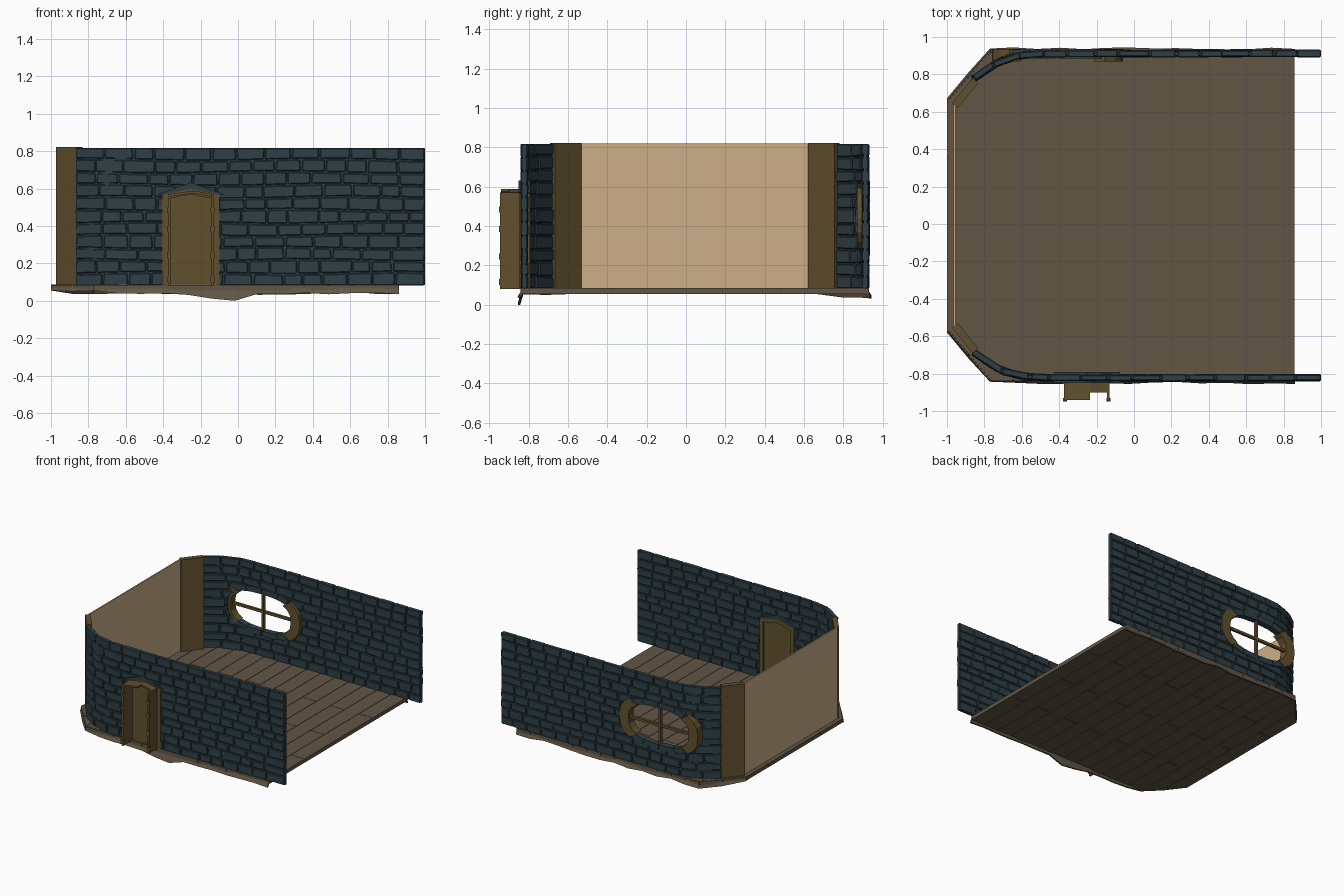
import bpy, bmesh, math, random
from mathutils import Vector

random.seed(4)
cube = bpy.data.objects.get("Cube")
if cube:
    bpy.data.objects.remove(cube, do_unlink=True)

MID = 0.045            # y of the symmetry line
BASE, TOP = 0.085, 0.82


def material(name, rgb):
    m = bpy.data.materials.new(name)
    m.use_nodes = True
    m.diffuse_color = (*rgb, 1)
    bsdf = next(n for n in m.node_tree.nodes if n.type == 'BSDF_PRINCIPLED')
    bsdf.inputs["Base Color"].default_value = (*rgb, 1)
    return m


STONE = material("slate_stone", (0.028, 0.051, 0.062))
WOOD = material("golden_wood", (0.119, 0.080, 0.026))
PLANK = material("floor_wood", (0.120, 0.093, 0.059))
PLASTER = material("beige_plaster", (0.61, 0.429, 0.25))


def finish(name, bm, mat):
    bmesh.ops.recalc_face_normals(bm, faces=bm.faces)
    me = bpy.data.meshes.new(name)
    bm.to_mesh(me)
    bm.free()
    ob = bpy.data.objects.new(name, me)
    bpy.context.collection.objects.link(ob)
    me.materials.append(mat)
    return ob


def add_prism(bm, low, high):
    """Closed solid between two matching loops of points."""
    a = [bm.verts.new(p) for p in low]
    b = [bm.verts.new(p) for p in high]
    n = len(a)
    bm.faces.new(a)
    bm.faces.new(b[::-1])
    for i in range(n):
        j = (i + 1) % n
        bm.faces.new((a[i], b[i], b[j], a[j]))


def add_slab(bm, xz, y0, y1):
    add_prism(bm, [(x, y0, z) for x, z in xz], [(x, y1, z) for x, z in xz])


def add_box(bm, x0, x1, y0, y1, z0, z1):
    add_slab(bm, [(x0, z0), (x1, z0), (x1, z1), (x0, z1)], y0, y1)


def slab(name, xz, y0, y1, mat):
    bm = bmesh.new()
    add_slab(bm, xz, y0, y1)
    return finish(name, bm, mat)


def bake(ob):
    """Apply the modifiers of an object."""
    dg = bpy.context.evaluated_depsgraph_get()
    me = bpy.data.meshes.new_from_object(ob.evaluated_get(dg))
    ob.modifiers.clear()
    ob.data = me


# Wall plan: half depth of the house along x, rounded at one end
PATH = [(-0.86, 0.73), (-0.78, 0.79), (-0.7, 0.835), (-0.6, 0.86), (-0.5, 0.866), (1.0, 0.866)]


def half(x):
    for (x0, h0), (x1, h1) in zip(PATH, PATH[1:]):
        if x <= x1:
            break
    return h0 + (h1 - h0) * (x - x0) / (x1 - x0)


def on_wall(x, off, z, side):
    slope = (half(x + 0.02) - half(x - 0.02)) / 0.04
    n = Vector((-slope, 1)).normalized() * off
    return (min(x + n.x, 1.0), MID + side * (half(x) + n.y), z)


def build_wall(name, side, cutter):
    # Thin core behind the joints
    core = bmesh.new()
    xs = [p[0] for p in PATH]
    outline = [on_wall(x, 0.009, 0, side) for x in xs] + [on_wall(x, -0.009, 0, side) for x in xs[::-1]]
    add_prism(core, [(x, y, BASE) for x, y, z in outline], [(x, y, TOP - 0.006) for x, y, z in outline])
    parts = [finish(name + "_mortar", core, STONE)]

    # Uneven courses of bricks, visible on both faces
    bricks = bmesh.new()
    rows, gap = 11, 0.003
    phase = [random.uniform(0, 6) for _ in range(rows + 1)]

    def course(k, x):
        wave = 0.006 * math.sin(5 * x + phase[k]) if 0 < k < rows else 0
        return BASE - 0.005 + (TOP - BASE + 0.005) * k / rows + wave

    for k in range(rows):
        x = PATH[0][0]
        while x < 0.999:
            nx = x + random.uniform(0.1, 0.17)
            if nx > 0.93:
                nx = 1.0
            lean = random.uniform(-0.006, 0.006)
            out, inn = random.uniform(0.015, 0.021), random.uniform(-0.02, -0.014)
            a, b = x + gap, nx - gap
            corners = [(a, course(k, a) + gap), (b, course(k, b) + gap),
                       (b - lean, course(k + 1, b) - gap), (a + lean, course(k + 1, a) - gap)]
            add_prism(bricks, [on_wall(u, out, z, side) for u, z in corners],
                      [on_wall(u, inn, z, side) for u, z in corners])
            x = nx
    ob = finish(name + "_bricks", bricks, STONE)
    bevel = ob.modifiers.new("worn_edges", 'BEVEL')
    bevel.width, bevel.segments = 0.005, 1
    parts.append(ob)
    for p in parts:
        cut = p.modifiers.new("opening", 'BOOLEAN')
        cut.operation, cut.solver, cut.object = 'DIFFERENCE', 'EXACT', cutter
        bake(p)
    cutter.hide_render = True
    bpy.data.objects.remove(cutter, do_unlink=True)


# Openings
WX, WZ = -0.41, 0.44


def oval(a, b, t):
    c, s = math.cos(t), math.sin(t)
    return (WX + a * math.copysign(abs(c) ** 0.75, c), WZ + b * math.copysign(abs(s) ** 0.75, s))


def gable(x0, x1, z0, eave, peak):
    return [(x0, z0), (x0, eave), ((x0 + x1) / 2, peak), (x1, eave), (x1, z0)]


hole = [oval(0.29, 0.15, math.tau * i / 24) for i in range(24)]
build_wall("back_wall", 1, slab("window_cutter", hole, 0.7, 1.1, STONE))
build_wall("front_wall", -1, slab("door_cutter", gable(-0.395, -0.11, 0, 0.56, 0.59), -1, -0.7, STONE))


# Window: stone lips above and below, wooden caps at the ends, crossed bars
def arc_piece(bm, t0, t1, inner, outer, y0, y1, steps=6):
    ts = [t0 + (t1 - t0) * i / steps for i in range(steps + 1)]
    add_slab(bm, [oval(*outer, t) for t in ts] + [oval(*inner, t) for t in ts[::-1]], y0, y1)


caps, lips = bmesh.new(), bmesh.new()
for k in range(2):
    c = k * math.pi
    arc_piece(caps, c - 0.85, c + 0.85, (0.27, 0.14), (0.35, 0.19), 0.87, 0.935)
    for i in range(4):
        t = c + 0.87 + i * 0.352
        arc_piece(lips, t, t + 0.34, (0.285, 0.147), (0.33, 0.19), 0.886, 0.934, 2)
finish("window_end_caps", caps, WOOD)
finish("window_stone_lips", lips, STONE)
bars = bmesh.new()
add_box(bars, WX - 0.28, WX + 0.28, 0.9, 0.92, WZ - 0.01, WZ + 0.01)
add_box(bars, WX - 0.01, WX + 0.01, 0.898, 0.922, WZ - 0.15, WZ + 0.15)
finish("window_bars", bars, WOOD)

# Door: gabled frame, closed leaf, projecting porch sides and hood, hinges
outer = gable(-0.405, -0.1, BASE - 0.005, 0.57, 0.6)
inner = gable(-0.375, -0.13, BASE - 0.005, 0.545, 0.57)
slab("door_frame", outer + inner[::-1], -0.845, -0.792, WOOD)
slab("door_leaf", inner, -0.828, -0.808, WOOD)
slab("door_lintel", [(-0.43, 0.57), (-0.252, 0.632), (-0.075, 0.57), (-0.1, 0.565), (-0.252, 0.6), (-0.405, 0.565)],
     -0.85, -0.79, STONE)
porch = bmesh.new()
for x in (-0.375, -0.145):
    add_box(porch, x, x + 0.015, -0.945, -0.82, 0.08, 0.57)
for x0, x1, z0, z1, y in ((-0.375, -0.235, 0.555, 0.575, -0.94), (-0.235, -0.13, 0.575, 0.555, -0.9)):
    add_slab(porch, [(x0, z0), (x1, z1), (x1, z1 + 0.014), (x0, z0 + 0.014)], y, -0.82)
finish("door_porch", porch, WOOD)
hinges = bmesh.new()
for z in (0.1, 0.23, 0.37, 0.47):
    for x in (-0.38, -0.148):
        add_box(hinges, x, x + 0.023, -0.95, -0.93, z, z + 0.03)
finish("door_hinges", hinges, WOOD)

# Corner posts and plaster end panel
posts = bmesh.new()
for side in (1, -1):
    along = Vector((0.11, side * 0.135)) / 2
    across = Vector((-along.y, along.x)).normalized() * 0.02
    mid = Vector((-0.903, MID + side * 0.655))
    loop = [mid + along + across, mid - along + across, mid - along - across, mid + along - across]
    add_prism(posts, [(*p, BASE - 0.005) for p in loop], [(*p, TOP + 0.003) for p in loop])
finish("corner_posts", posts, WOOD)
panel = bmesh.new()
add_box(panel, -0.965, -0.955, MID - 0.6, MID + 0.6, BASE - 0.005, TOP)
finish("end_panel", panel, PLASTER)


# Floor planks with staggered joints, over a thin bed
def edge(x):
    return 0.885 if x > -0.77 else 0.615 + 0.27 * (x + 1) / 0.23


floor = bmesh.new()
count, g = 15, 0.0015
lines = [-1, -0.885] + [-0.77 + 0.1254 * i for i in range(14)]
for i in range(count):
    x0, x1 = lines[i] + g, lines[i + 1] - g
    joints = [0.05] if i % 2 else [0.485, -0.38]
    if i == 0:
        joints = [0.38, -0.28]
    stops = [None] + joints[::-1] + [None] if i else [None, -0.28, 0.38, None]
    for lo, hi in zip(stops, stops[1:]):
        ends = [(x, MID - edge(x) if lo is None else lo + g) for x in (x0, x1)]
        ends += [(x, MID + edge(x) if hi is None else hi - g) for x in (x1, x0)]
        add_prism(floor, [(x, y, 0.055) for x, y in ends], [(x, y, BASE) for x, y in ends])
finish("floor_planks", floor, PLANK)
bed = bmesh.new()
plan = [(0.858, MID - 0.88), (0.858, MID + 0.88), (-0.77, MID + 0.88),
        (-0.995, MID + 0.61), (-0.995, MID - 0.61), (-0.77, MID - 0.88)]
add_prism(bed, [(*p, 0.058) for p in plan], [(*p, 0.08) for p in plan])
finish("floor_bed", bed, PLANK)

# Ragged skirt flaring out under the long sides and cut corners
skirt = bmesh.new()
stations = [-1, -0.885] + [-0.77 + 0.1254 * i for i in range(14)]
for side in (1, -1):
    tops, tips = [], []
    for i, x in enumerate(stations):
        drop = random.uniform(0.03, 0.055)
        if i in (7, 8) and side < 0:
            drop = 0.0 if i == 8 else 0.012
        if x < -0.95:
            drop = 0.055
        flare = edge(x) + random.uniform(0.002, 0.016)
        tops.append((x, MID + side * (edge(x) - 0.012), BASE + 0.002))
        tips.append((x, MID + side * flare, drop))
    for a, b, c, d in zip(tops, tops[1:], tips[1:], tips):
        quad = [a, b, c, d]
        add_prism(skirt, quad, [(x, y - side * 0.012, z) for x, y, z in quad])
finish("ragged_skirt", skirt, PLANK)
